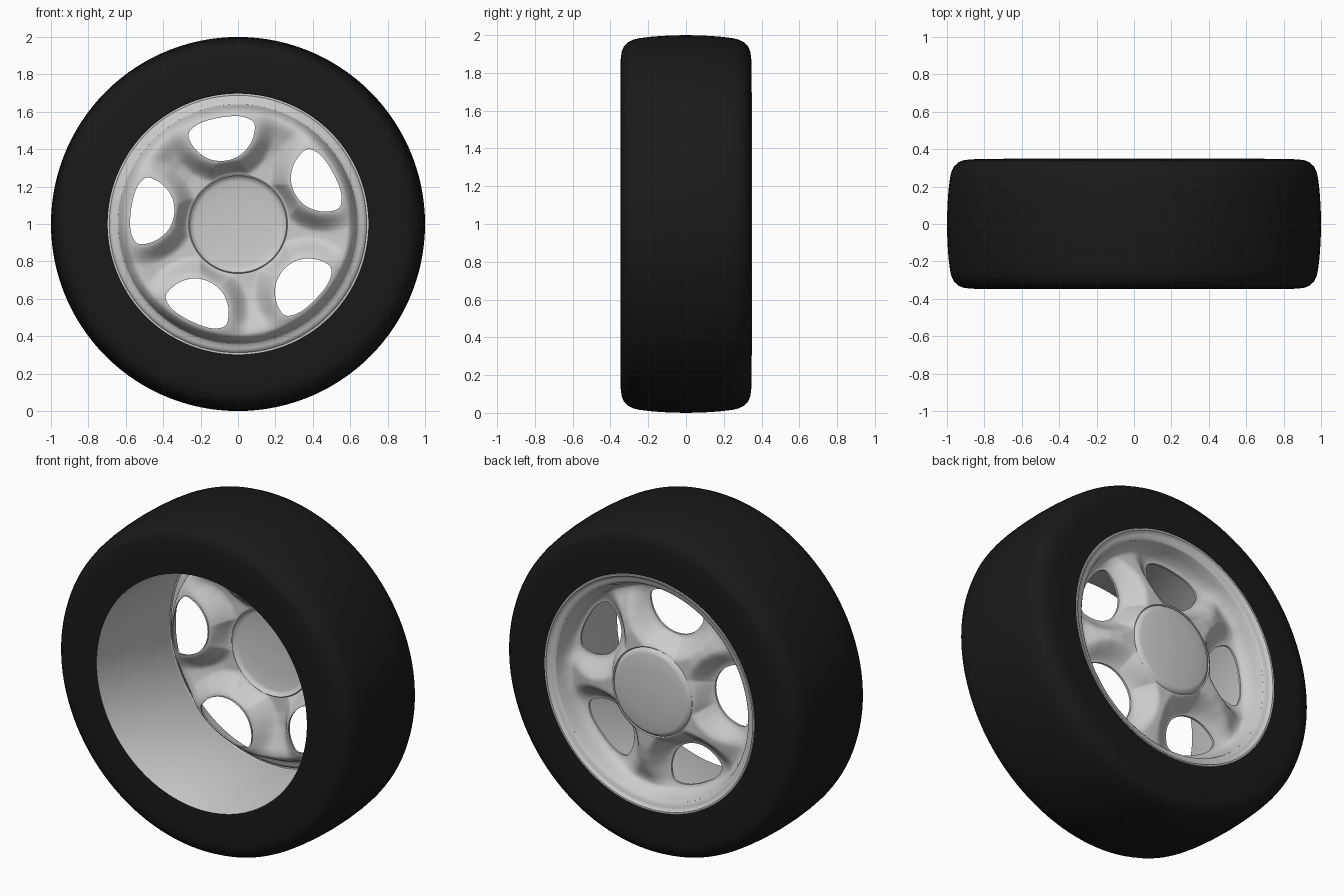
import bpy, bmesh
from math import sin, cos, pi, radians, atan2, hypot

if "Cube" in bpy.data.objects:
    bpy.data.objects.remove(bpy.data.objects["Cube"])

CZ = 1.0
SEG = 120


def make_object(name, bm, angle=40):
    bmesh.ops.remove_doubles(bm, verts=bm.verts, dist=1e-5)
    bmesh.ops.recalc_face_normals(bm, faces=bm.faces)
    me = bpy.data.meshes.new(name)
    bm.to_mesh(me)
    bm.free()
    ob = bpy.data.objects.new(name, me)
    bpy.context.collection.objects.link(ob)
    bpy.ops.object.select_all(action='DESELECT')
    ob.select_set(True)
    bpy.context.view_layer.objects.active = ob
    bpy.ops.object.shade_smooth_by_angle(angle=radians(angle))
    return ob


def lathe(name, profile, angle=40):
    """Revolve (radius, y) points around the wheel axle."""
    bm = bmesh.new()
    rows = [[bm.verts.new((r * cos(2 * pi * i / SEG), y, CZ + r * sin(2 * pi * i / SEG)))
             for i in range(SEG)] for r, y in profile]
    for a, b in zip(rows, rows[1:]):
        for i in range(SEG):
            j = (i + 1) % SEG
            bm.faces.new((a[i], a[j], b[j], b[i]))
    return make_object(name, bm, angle)


def catmull(p0, p1, p2, p3, t):
    return tuple(0.5 * (2 * b + (c - a) * t + (2 * a - 5 * b + 4 * c - d) * t * t
                        + (3 * b - a - 3 * c + d) * t ** 3)
                 for a, b, c, d in zip(p0, p1, p2, p3))


def smooth(t):
    t = max(0.0, min(1.0, t))
    return t * t * (3 - 2 * t)


# Tyre
half = [(.70, .345), (.79, .347), (.87, .346), (.91, .341), (.94, .329), (.962, .308),
        (.976, .28), (.984, .245), (.992, .18), (.998, .09), (1.0, 0)]
tyre = lathe("tyre", half + [(r, -y) for r, y in half[-2::-1]])
black = bpy.data.materials.new("rubber")
black.diffuse_color = (.01, .01, .01, 1)
black.use_nodes = True
black.node_tree.nodes["Principled BSDF"].inputs["Base Color"].default_value = black.diffuse_color
tyre.data.materials.append(black)

# Barrel, outer lip and centre cap
lathe("rim_barrel", [(.70, -.345), (.697, -.34), (.697, .30), (.70, .345)])
R_OUT, Y_OUT, R_IN, Y_IN = .64, .322, .265, .318
lathe("rim_lip", [(.70, .34), (.697, .349), (.688, .349), (.682, .338), (.665, .333),
                  (.65, .33), (R_OUT, Y_OUT)], 60)
lathe("centre_cap", [(R_IN, Y_IN), (.26, .312), (.256, .316), (.25, .326), (.23, .331),
                     (.15, .337), (.07, .341), (.0001, .342)], 60)

# Window outline (tangential, radial), mirrored and smoothed
CV = .475
right = [(.09, .57), (.145, .55), (.178, .518), (.172, .47), (.14, .412), (.08, .363)]
ctrl = [(0, .577)] + right + [(0, .345)] + [(-u, v) for u, v in right[::-1]]
n = len(ctrl)
outline = [catmull(ctrl[i - 1], ctrl[i], ctrl[(i + 1) % n], ctrl[(i + 2) % n], k / 8)
           for i in range(n) for k in range(8)]
polar = sorted((atan2(v - CV, u), hypot(u, v - CV)) for u, v in outline)
polar = [(polar[-1][0] - 2 * pi, polar[-1][1])] + polar + [(polar[0][0] + 2 * pi, polar[0][1])]


def window_radius(phi):
    for (a, ra), (b, rb) in zip(polar, polar[1:]):
        if a <= phi <= b:
            return ra + (rb - ra) * (phi - a) / max(b - a, 1e-9)


# Spoke crest height along the radius
crest = [(R_IN, Y_IN), (.35, .316), (.43, .302), (.50, .277), (.56, .25), (.595, .245),
         (.62, .272), (R_OUT, Y_OUT)]


def crest_y(r):
    for (a, ya), (b, yb) in zip(crest, crest[1:]):
        if r <= b:
            return ya + (yb - ya) * max(0, (r - a) / (b - a))
    return Y_OUT


# One fifth of the spoked disc: rings from the window edge out to the sector border
W = radians(36)
side = 24
border = [(R_OUT, W - 2 * W * k / side) for k in range(side)]
border += [(R_OUT + (R_IN - R_OUT) * k / side, -W) for k in range(side)]
border += [(R_IN, -W + 2 * W * k / side) for k in range(side)]
border += [(R_IN + (R_OUT - R_IN) * k / side, W) for k in range(side)]
RINGS = 14
bm = bmesh.new()
for s in range(5):
    mid = radians(28 + 72 * s)
    cols = []
    for r, a in border:
        bu, bv = r * sin(a), r * cos(a)
        phi = atan2(bv - CV, bu)
        full = hypot(bu, bv - CV)
        h = window_radius(phi)
        col = []
        for k in range(-1, RINGS + 1):
            t = max(k, 0) / RINGS
            d = h + (full - h) * t
            u, v = d * cos(phi), CV + d * sin(phi)
            rr, ang = hypot(u, v), mid - atan2(u, v)
            w = smooth((d - h) / min(.12, full - h))
            y = .21 + (crest_y(rr) - .21) * w
            if k < 0:
                y -= .012          # short turned-in window edge
            col.append(bm.verts.new((rr * cos(ang), y, CZ + rr * sin(ang))))
        cols.append(col)
    for i, a in enumerate(cols):
        b = cols[(i + 1) % len(cols)]
        for k in range(RINGS + 1):
            bm.faces.new((a[k], b[k], b[k + 1], a[k + 1]))
make_object("spoked_disc", bm, 60)
